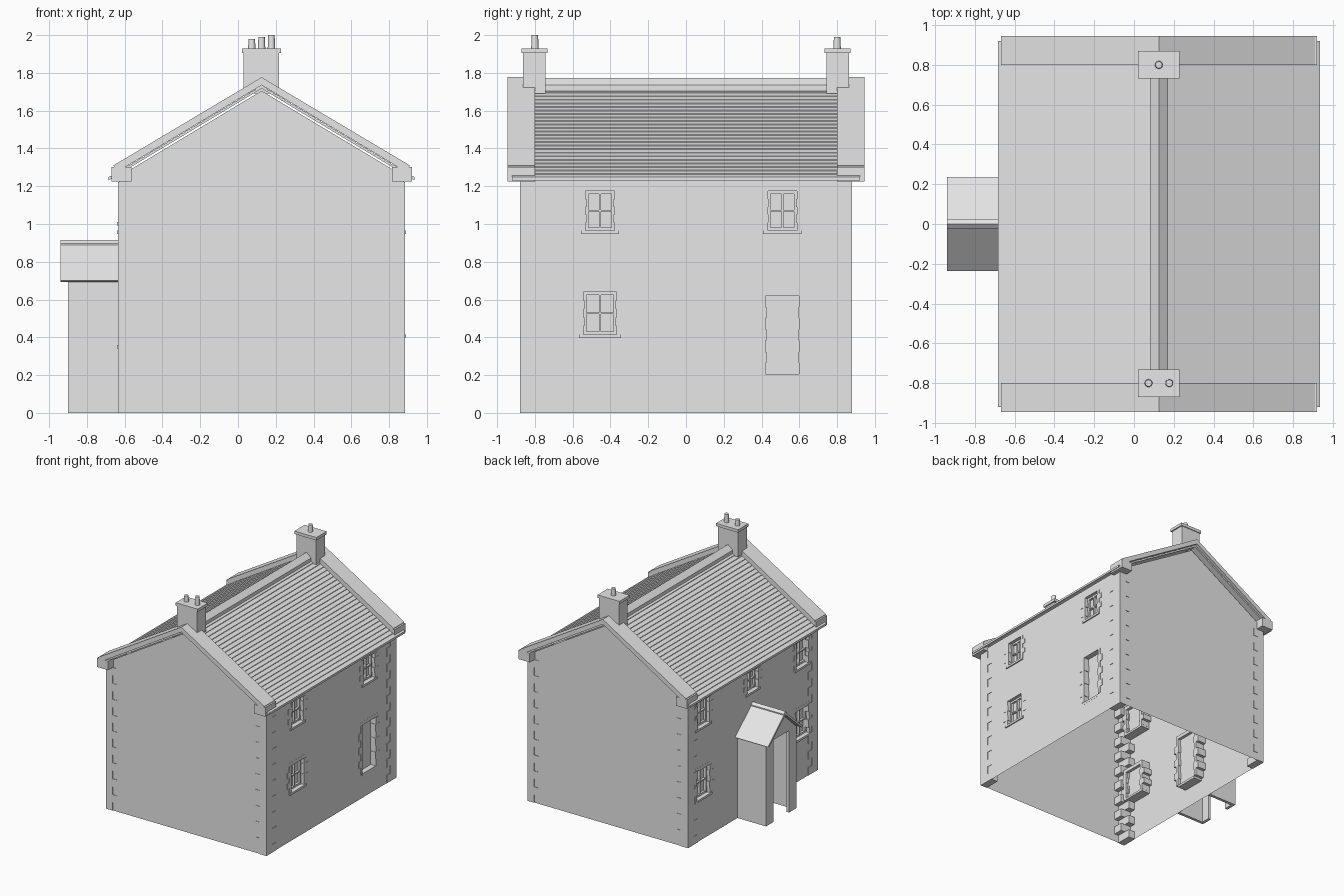
import bpy, bmesh
from mathutils import Vector

if "Cube" in bpy.data.objects:
    bpy.data.objects.remove(bpy.data.objects["Cube"])

stone = bpy.data.materials.new("pale grey")
stone.use_nodes = True
GREY = (0.8, 0.8, 0.8, 1)
stone.diffuse_color = GREY
stone.node_tree.nodes["Principled BSDF"].inputs["Base Color"].default_value = GREY

WALL = {1: 0.88, -1: -0.63}      # x of the two long walls
HALF = 0.875                     # half length of the house
RX, RZ, PITCH = 0.125, 1.735, 0.6  # ridge position and roof slope


def finish(name, bm, recalc=True):
    if recalc:
        bmesh.ops.recalc_face_normals(bm, faces=bm.faces)
    mesh = bpy.data.meshes.new(name)
    bm.to_mesh(mesh)
    bm.free()
    mesh.materials.append(stone)
    obj = bpy.data.objects.new(name, mesh)
    bpy.context.collection.objects.link(obj)
    return obj


def box(bm, x, y, z):
    """Box from three (low, high) pairs."""
    verts = bmesh.ops.create_cube(bm, size=1)["verts"]
    for v in verts:
        v.co = [(p[0] + p[1]) / 2 + c * (p[1] - p[0]) for p, c in zip((x, y, z), v.co)]


def prism(bm, profile, axis, a, b):
    """Extrude a (horizontal, z) profile along x or y from a to b."""
    place = (lambda h, z: (a, h, z)) if axis == "x" else (lambda h, z: (h, a, z))
    face = bm.faces.new([bm.verts.new(place(h, z)) for h, z in profile])
    new = bmesh.ops.extrude_face_region(bm, geom=[face])["geom"]
    move = Vector((b - a, 0, 0) if axis == "x" else (0, b - a, 0))
    bmesh.ops.translate(bm, vec=move, verts=[g for g in new if isinstance(g, bmesh.types.BMVert)])


def roof_z(x, drop=0.0):
    return RZ - drop - PITCH * abs(x - RX)


# Openings: side, centre y, bottom z, width, height, kind
openings = [
    (1, -0.455, 0.965, 0.155, 0.21, "window"),
    (1, 0.51, 0.965, 0.155, 0.21, "window"),
    (1, -0.455, 0.415, 0.175, 0.225, "window"),
    (1, 0.51, 0.205, 0.18, 0.415, "door"),
    (-1, 0.0, 1.01, 0.15, 0.17, "window"),
    (-1, 0.0, 0.19, 0.2, 0.43, "door"),
]
for y in (-0.67, 0.67):
    openings += [(-1, y, 0.965, 0.17, 0.22, "window"), (-1, y, 0.36, 0.18, 0.24, "window")]

# Wall shell, open underneath, with holes for the openings
bm = bmesh.new()
for s, wx in WALL.items():
    holes = [(y - w / 2, y + w / 2, z, z + h) for t, y, z, w, h, k in openings if t == s]
    ys = sorted({-HALF, HALF} | {v for o in holes for v in o[:2]})
    zs = sorted({0, roof_z(wx, 0.03)} | {v for o in holes for v in o[2:]})
    for y0, y1 in zip(ys, ys[1:]):
        for z0, z1 in zip(zs, zs[1:]):
            my, mz = (y0 + y1) / 2, (z0 + z1) / 2
            if any(a < my < b and c < mz < d for a, b, c, d in holes):
                continue
            quad = [(wx, y0, z0), (wx, y1, z0), (wx, y1, z1), (wx, y0, z1)][::s]
            bm.faces.new([bm.verts.new(p) for p in quad])
for s in (-1, 1):
    gable = [(WALL[-1], 0), (WALL[1], 0), (WALL[1], roof_z(WALL[1], 0.03)),
             (RX, RZ - 0.03), (WALL[-1], roof_z(WALL[-1], 0.03))][::-s]
    bm.faces.new([bm.verts.new((x, s * HALF, z)) for x, z in gable])
bmesh.ops.remove_doubles(bm, verts=bm.verts, dist=0.0001)
finish("walls", bm, recalc=False)

# Corner stones, alternately long and short
bm = bmesh.new()
ROWS, PROUD = 18, 0.004
for sx, wx in WALL.items():
    for sy in (-1, 1):
        for i in range(ROWS):
            lx, ly = (0.1, 0.08) if i % 2 else (0.06, 0.13)
            dz = 1.222 / ROWS
            box(bm, sorted((wx + sx * PROUD, wx - sx * lx)),
                sorted((sy * (HALF + PROUD), sy * (HALF - ly))), (i * dz, (i + 1) * dz))
finish("corner_stones", bm)

# Stone surrounds, sills, panels and sashes
surround, panels, sashes, sills = (bmesh.new() for _ in range(4))
for s, y, z, w, h, kind in openings:
    def part(target, out, deep, y0, y1, z0, z1):
        box(target, sorted((WALL[s] + s * out, WALL[s] - s * deep)), (y0, y1), (z0, z1))
    y0, y1, top = y - w / 2, y + w / 2, z + h
    rows = 7 if kind == "door" else 5
    for i in range(rows):
        reach, inset = (0.05, 0.005) if i % 2 else (0.025, 0.001)
        za, zb = z + h * i / rows, z + h * (i + 1) / rows
        part(surround, PROUD, 0.08, y0 - reach, y0 + inset, za, zb)
        part(surround, PROUD, 0.08, y1 - inset, y1 + reach, za, zb)
    part(surround, 0.001, 0.08, y0 - 0.025, y1 + 0.025, top, top + 0.03)
    part(panels, -0.045, 0.055, y0, y1, z, top)
    if kind == "door":
        part(sills, 0.001, 0.08, y0, y1, z - 0.02, z)
        continue
    part(sills, 0.01, 0.08, y0 - 0.024, y1 + 0.024, z - 0.018, z)
    b, m = 0.016, 0.005
    for a, c in ((y0, y0 + b), (y - m, y + m), (y1 - b, y1)):
        part(sashes, -0.025, 0.046, a, c, z, top)
    for a, c in ((z, z + b), (z + h / 2 - m, z + h / 2 + m), (top - b, top)):
        part(sashes, -0.027, 0.046, y0, y1, a, c)
finish("opening_surrounds", surround)
finish("door_and_window_panels", panels)
finish("window_sashes", sashes)
finish("window_sills", sills)

# Slate roof with stepped courses
bm = bmesh.new()
COURSES, RUN, STEP = 26, 0.81, 0.005
for s in (-1, 1):
    profile = [(RX, RZ - 0.018), (RX, RZ)]
    for i in range(1, COURSES + 1):
        x = RX + s * RUN * i / COURSES
        profile += [(x, roof_z(x)), (x, roof_z(x, STEP))]
    profile.append((RX + s * RUN, roof_z(RX + s * RUN, 0.018)))
    prism(bm, profile, "y", -0.92, 0.92)
finish("slate_roof", bm)

# Ridge tiles
bm = bmesh.new()
prism(bm, [(RX - 0.045, 1.735), (RX, 1.772), (RX + 0.045, 1.735),
           (RX + 0.045, 1.705), (RX - 0.045, 1.705)], "y", -0.75, 0.75)
finish("ridge_tiles", bm)

# Sloping gable copings and the blocks at their feet
copings, feet = bmesh.new(), bmesh.new()
for sy in (-1, 1):
    span = sorted((sy * 0.8, sy * 0.945))
    for sx in (-1, 1):
        end, low = RX + sx * 0.785, RX + sx * 0.765
        prism(copings, [(RX, RZ), (RX, RZ + 0.042), (end, roof_z(end, -0.046)),
                        (low, roof_z(low, 0.0))], "y", *span)
        box(feet, sorted((RX + sx * 0.795, RX + sx * 0.69)), span, (1.225, 1.302))
finish("gable_copings", copings)
finish("coping_feet", feet)

# Chimneys with caps and pots
stacks, caps, pots = bmesh.new(), bmesh.new(), bmesh.new()
for sy, tops in ((-1, ((0.073, 1.98), (0.177, 2.0))), (1, ((0.125, 1.99),))):
    box(stacks, (0.03, 0.217), sorted((sy * 0.745, sy * 0.863)), (1.69, 1.905))
    box(caps, (0.02, 0.228), sorted((sy * 0.732, sy * 0.87)), (1.905, 1.93))
    for x, top in tops:
        made = bmesh.ops.create_cone(pots, cap_ends=True, segments=16, radius1=0.02,
                                     radius2=0.017, depth=top - 1.925)
        bmesh.ops.translate(pots, verts=made["verts"], vec=(x, sy * 0.8, (top + 1.925) / 2))
finish("chimney_stacks", stacks)
finish("chimney_caps", caps)
pot = finish("chimney_pots", pots)
bpy.context.view_layer.objects.active = pot
pot.select_set(True)
bpy.ops.object.shade_smooth_by_angle()

# Porch walls with returns beside the entrance, and gable infill
bm = bmesh.new()
for s in (-1, 1):
    box(bm, (-0.9, -0.63), sorted((s * 0.205, s * 0.18)), (0, 0.7))
    box(bm, (-0.9, -0.875), sorted((s * 0.18, s * 0.105)), (0, 0.7))
prism(bm, [(-0.205, 0.7), (0.205, 0.7), (0, 0.885)], "x", -0.9, -0.875)
finish("porch_walls", bm)

# Porch roof and ridge
bm = bmesh.new()
prism(bm, [(-0.237, 0.7), (0, 0.908), (0.237, 0.7), (0.22, 0.694), (0, 0.885), (-0.22, 0.694)],
      "x", -0.94, -0.63)
finish("porch_roof", bm)
bm = bmesh.new()
prism(bm, [(-0.022, 0.885), (-0.022, 0.898), (0, 0.916), (0.022, 0.898), (0.022, 0.885)],
      "x", -0.94, -0.63)
finish("porch_ridge", bm)
